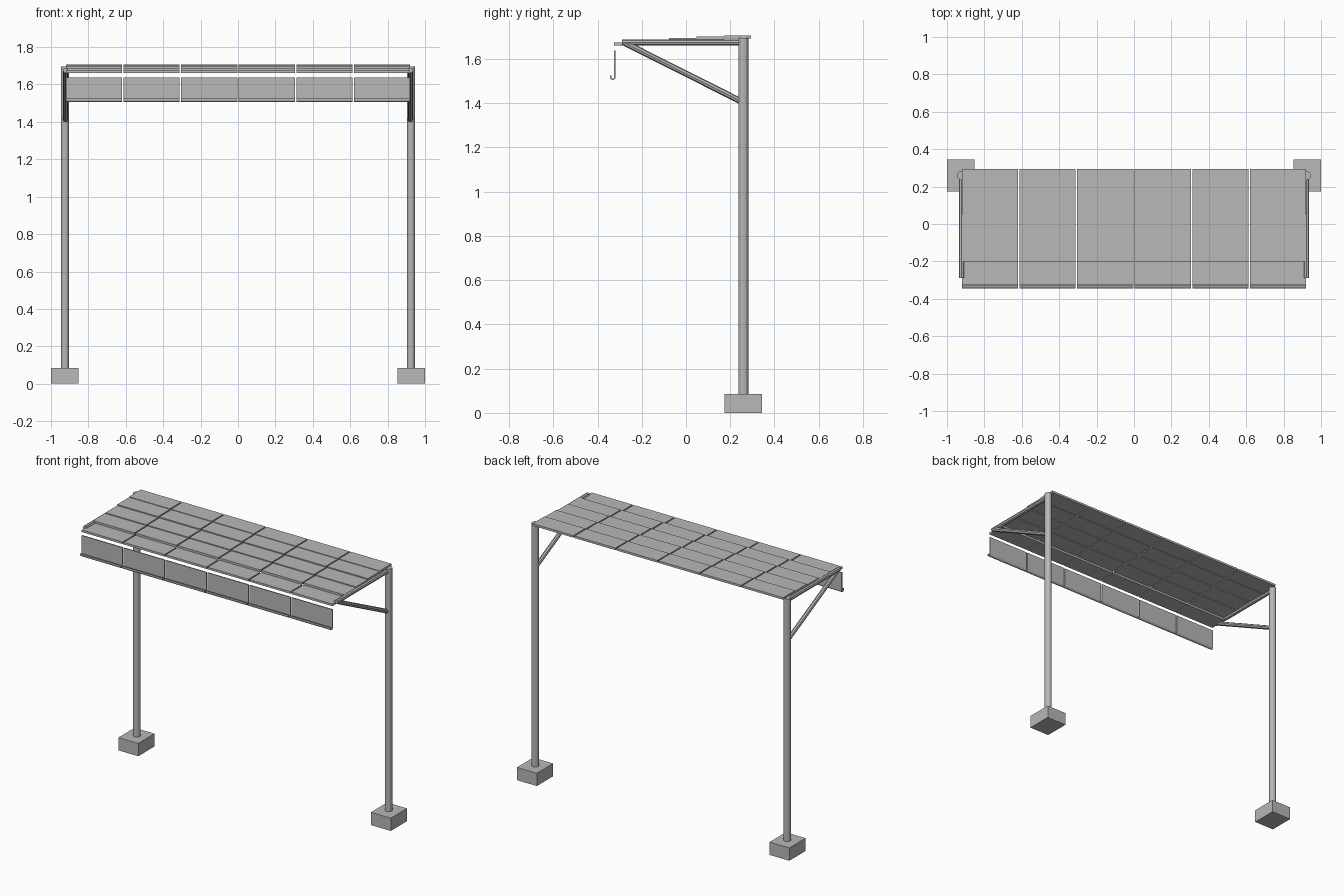
import bpy
import bmesh
import math
from mathutils import Vector

old = bpy.data.objects.get("Cube")
if old:
    bpy.data.objects.remove(old, do_unlink=True)

# One plain grey for everything
grey = bpy.data.materials.new("galvanised_grey")
grey.use_nodes = True
colour = (0.48, 0.48, 0.48, 1)
grey.diffuse_color = colour
grey.node_tree.nodes["Principled BSDF"].inputs["Base Color"].default_value = colour


def finish(name, bm):
    bmesh.ops.recalc_face_normals(bm, faces=bm.faces)
    mesh = bpy.data.meshes.new(name)
    bm.to_mesh(mesh)
    bm.free()
    mesh.materials.append(grey)
    obj = bpy.data.objects.new(name, mesh)
    bpy.context.collection.objects.link(obj)
    return obj


def box(name, low, high):
    bm = bmesh.new()
    bmesh.ops.create_cube(bm, size=1)
    low, high = Vector(low), Vector(high)
    bmesh.ops.scale(bm, vec=high - low, verts=bm.verts)
    bmesh.ops.translate(bm, vec=(low + high) / 2, verts=bm.verts)
    return finish(name, bm)


def tube(name, start, end, radius, sides):
    start, end = Vector(start), Vector(end)
    axis = end - start
    bm = bmesh.new()
    bmesh.ops.create_cone(bm, cap_ends=True, segments=sides, radius1=radius,
                          radius2=radius, depth=axis.length)
    turn = axis.to_track_quat("Z", "Y").to_matrix()
    bmesh.ops.rotate(bm, cent=(0, 0, 0), matrix=turn, verts=bm.verts)
    bmesh.ops.translate(bm, vec=(start + end) / 2, verts=bm.verts)
    return finish(name, bm)


def extrude_x(name, path, thickness, x0, x1):
    # Thicken an open (y, z) path and extrude it along x
    pts = [Vector(p) for p in path]
    left, right = [], []
    for i, p in enumerate(pts):
        d = (pts[min(i + 1, len(pts) - 1)] - pts[max(i - 1, 0)]).normalized()
        n = Vector((-d.y, d.x)) * thickness / 2
        left.append(p + n)
        right.append(p - n)
    bm = bmesh.new()
    rows = [[bm.verts.new((x, p.x, p.y)) for p in left + right[::-1]] for x in (x0, x1)]
    count, last = len(rows[0]), len(pts) - 1
    for i in range(count):
        j = (i + 1) % count
        bm.faces.new((rows[0][i], rows[0][j], rows[1][j], rows[1][i]))
    for row in rows:
        for i in range(last):
            bm.faces.new((row[i], row[i + 1], row[count - 2 - i], row[count - 1 - i]))
    return finish(name, bm)


# Footings, posts, arms and braces on both sides
for side, s in (("left", 1), ("right", -1)):
    x = s * 0.925
    box(side + "_footing", (s * 0.927 - 0.073, 0.174, 0), (s * 0.927 + 0.073, 0.344, 0.085))
    tube(side + "_post", (x, 0.259, 0.08), (x, 0.259, 1.696), 0.0225, 12)
    tube(side + "_arm", (s * 0.922, -0.29, 1.675), (s * 0.922, 0.25, 1.675), 0.0138, 8)
    tube(side + "_brace", (s * 0.922, -0.275, 1.672), (s * 0.922, 0.25, 1.408), 0.0138, 8)

# Hanging front slat profile: straight drop ending in a forward curl
curl = [(-0.331 + 0.0095 * math.cos(a), 1.518 + 0.0095 * math.sin(a))
        for a in (-math.pi * k / 6 for k in range(7))]
hook = [(-0.3215, 1.638)] + curl + [(-0.3405, 1.525)]

# Stepped roof slats and front slats, in six columns
roof_tops = (1.706, 1.702, 1.695, 1.689, 1.675)
for col in range(6):
    x0 = -0.92 + col * 0.308
    x1 = x0 + 0.3
    for row, top in enumerate(roof_tops):
        back = 0.295 - row * 0.124
        box(f"roof_slat_{row + 1}_{col + 1}", (x0, back - 0.124, top - 0.014), (x1, back, top))
    extrude_x(f"front_slat_{col + 1}", hook, 0.007, x0, x1)
